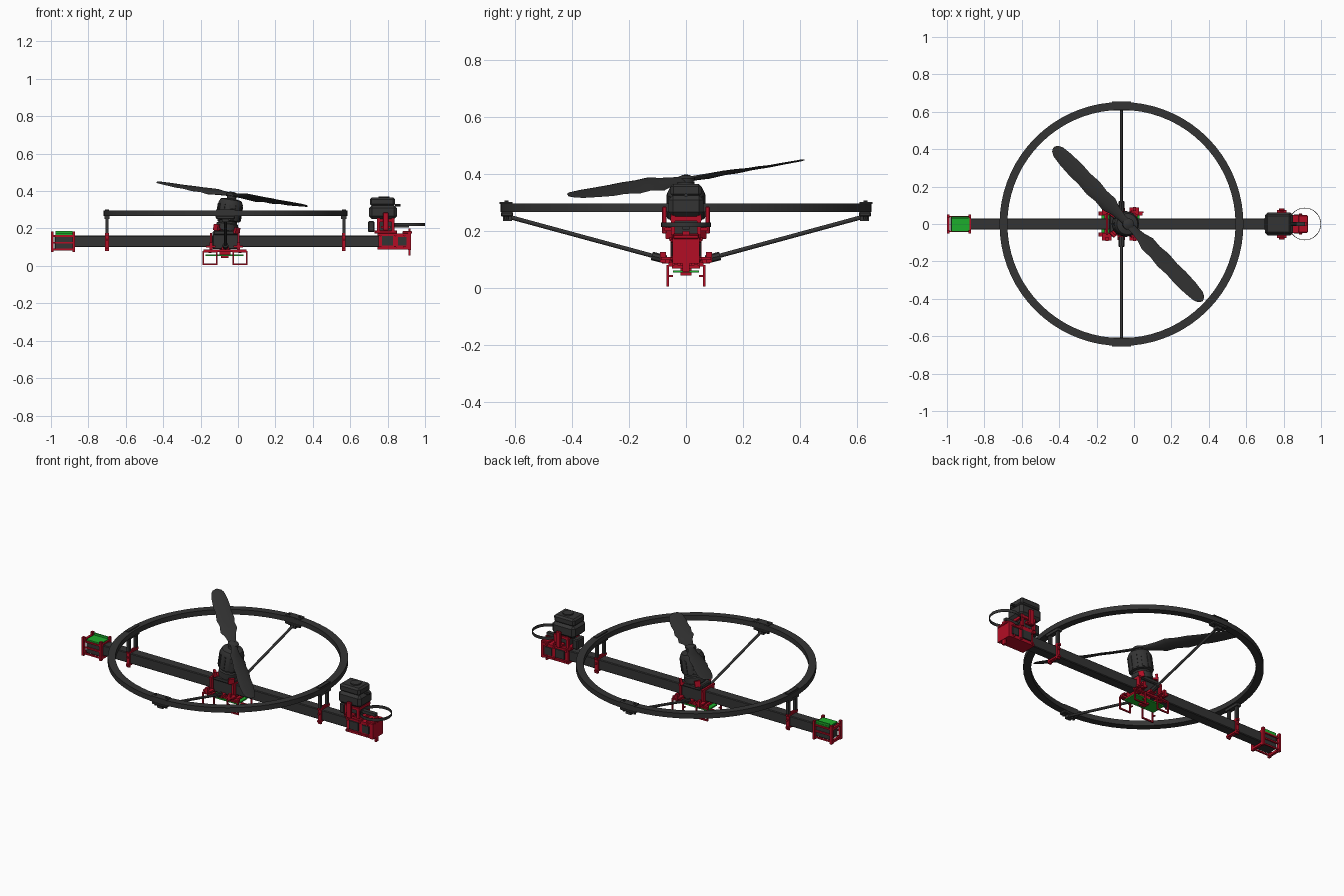
import bpy, bmesh, math
from mathutils import Vector, Matrix

if "Cube" in bpy.data.objects:
    bpy.data.objects.remove(bpy.data.objects["Cube"])


def material(name, rgb):
    m = bpy.data.materials.new(name)
    m.use_nodes = True
    m.diffuse_color = (*rgb, 1)
    m.node_tree.nodes["Principled BSDF"].inputs["Base Color"].default_value = (*rgb, 1)
    return m


BLACK = material("carbon black", (0.034, 0.034, 0.034))
RED = material("bracket red", (0.45, 0.004, 0.018))
GREEN = material("board green", (0.012, 0.42, 0.025))
PIVOT = Vector((-0.06, 0, 0.2))
TILT = Matrix.Translation(PIVOT) @ Matrix.Rotation(math.radians(9), 4, 'Y')


def finish(name, bm, mat, smooth=False, matrix=None):
    bmesh.ops.recalc_face_normals(bm, faces=bm.faces)
    if matrix:
        bm.transform(matrix)
    me = bpy.data.meshes.new(name)
    bm.to_mesh(me)
    bm.free()
    me.materials.append(mat)
    ob = bpy.data.objects.new(name, me)
    bpy.context.collection.objects.link(ob)
    if smooth:
        bpy.ops.object.select_all(action='DESELECT')
        ob.select_set(True)
        bpy.context.view_layer.objects.active = ob
        bpy.ops.object.shade_smooth_by_angle(angle=math.radians(35))
    return ob


def box(name, x, y, z, mat, bevel=0.0, matrix=None):
    """Box from three (low, high) ranges."""
    bm = bmesh.new()
    bmesh.ops.create_cube(bm, size=1)
    for v in bm.verts:
        v.co = [r[0] if c < 0 else r[1] for r, c in zip((x, y, z), v.co)]
    if bevel:
        bmesh.ops.bevel(bm, geom=bm.edges[:], offset=bevel, segments=1, affect='EDGES')
    return finish(name, bm, mat, matrix=matrix)


def sides(name, x, y, z, mat, bevel=0.0):
    """The same box on the left and right of the beam."""
    for s in (-1, 1):
        box(name, x, sorted((s * y[0], s * y[1])), z, mat, bevel)


def rod(name, a, b, r, mat, n=12, matrix=None):
    a, b = Vector(a), Vector(b)
    bm = bmesh.new()
    bmesh.ops.create_cone(bm, cap_ends=True, segments=n, radius1=r, radius2=r, depth=(b - a).length)
    bm.transform(Matrix.Translation((a + b) / 2) @ (b - a).to_track_quat('Z', 'Y').to_matrix().to_4x4())
    return finish(name, bm, mat, n > 8, matrix)


def lathe(name, profile, mat, n, closed=False, matrix=None):
    bm = bmesh.new()
    rings = [[bm.verts.new((r * math.cos(k * math.tau / n), r * math.sin(k * math.tau / n), z))
              for k in range(n)] for r, z in profile]
    for i in range(len(rings) if closed else len(rings) - 1):
        p, q = rings[i], rings[(i + 1) % len(rings)]
        for k in range(n):
            bm.faces.new((p[k], p[(k + 1) % n], q[(k + 1) % n], q[k]))
    if not closed:
        bm.faces.new(rings[0])
        bm.faces.new(rings[-1])
    return finish(name, bm, mat, True, matrix)


def hoop(name, centre, r0, r1, h, n):
    lathe(name, [(r0, 0), (r1, 0), (r1, h), (r0, h)], BLACK, n, True, Matrix.Translation(centre))


def frame(name, x, y, z, w, mat):
    """Upright rectangular loop seen along y."""
    for xs in ((x[0], x[0] + w), (x[1] - w, x[1])):
        box(name + "_post", xs, y, z, mat)
    for zs in ((z[0], z[0] + w), (z[1] - w, z[1])):
        box(name + "_rail", x, y, zs, mat)


# Main beam and guard ring
box("main_beam", (-0.93, 0.9), (-0.03, 0.03), (0.1, 0.162), BLACK, 0.004)
CX = -0.067
hoop("guard_ring", (CX, 0, 0.266), 0.61, 0.652, 0.03, 72)

# Ring posts clamped to the beam
for x in (CX - 0.633, CX + 0.633):
    sides("ring_post", (x - 0.008, x + 0.008), (0.024, 0.042), (0.16, 0.268), BLACK)
    box("ring_pad", (x - 0.014, x + 0.014), (-0.05, 0.05), (0.25, 0.267), BLACK)
    box("ring_cap", (x - 0.011, x + 0.011), (-0.05, 0.05), (0.295, 0.302), BLACK)
    sides("clamp_cheek", (x - 0.01, x + 0.01), (0.03, 0.04), (0.08, 0.175), RED)
    for z in (0.09, 0.162):
        box("clamp_bar", (x - 0.01, x + 0.01), (-0.045, 0.045), (z, z + 0.01), RED)
    for z in (0.095, 0.14, 0.17):
        rod("clamp_bolt", (x, -0.05, z), (x, 0.05, z), 0.006, RED, 8)

# Diagonal struts with end fittings
for s in (-1, 1):
    rod("ring_strut", (CX, s * 0.625, 0.25), (CX, s * 0.08, 0.102), 0.0075, BLACK)
    rod("strut_socket", (CX, s * 0.12, 0.112), (CX, s * 0.07, 0.099), 0.015, BLACK, 8)
    box("strut_pad", (CX - 0.05, CX + 0.05), sorted((s * 0.608, s * 0.65)), (0.25, 0.267), BLACK, 0.004)
    box("strut_block", (CX - 0.018, CX + 0.018), sorted((s * 0.612, s * 0.642)), (0.234, 0.255), BLACK)
    box("strut_cap", (CX - 0.05, CX + 0.05), sorted((s * 0.61, s * 0.655)), (0.295, 0.301), BLACK)
    for dx in (-0.035, 0.035):
        rod("strut_bolt", (CX + dx, s * 0.631, 0.24), (CX + dx, s * 0.631, 0.306), 0.007, BLACK, 8)

# Centre mount
sides("mount_side", (-0.135, 0.0), (0.031, 0.045), (0.09, 0.185), BLACK, 0.004)
box("mount_deck", (-0.13, 0.005), (-0.055, 0.055), (0.165, 0.19), BLACK, 0.005)
for x in (-0.145, 0.002):
    sides("mount_rib", (x - 0.006, x + 0.006), (0.032, 0.055), (0.08, 0.175), RED)
    for z in (0.085, 0.164):
        box("mount_cross", (x - 0.006, x + 0.006), (-0.058, 0.058), (z, z + 0.012), RED)
    sides("corner_tab", (x - 0.025, x + 0.025), (0.05, 0.088), (0.098, 0.108), RED)
    sides("corner_lug", (x - 0.008, x + 0.008), (0.07, 0.092), (0.088, 0.125), RED)
sides("mount_rail", (-0.185, 0.045), (0.045, 0.062), (0.075, 0.088), RED)
sides("strut_bracket", (CX - 0.02, CX + 0.02), (0.045, 0.085), (0.085, 0.1), RED)

# Landing feet and centre circuit board
for x in (-0.15, 0.01):
    for s in (-1, 1):
        frame("landing_foot", (x - 0.04, x + 0.04), sorted((s * 0.06, s * 0.068)), (0.004, 0.08), 0.008, RED)
    sides("foot_peg", (x - 0.04, x - 0.032), (0.045, 0.062), (0.038, 0.044), RED)
    box("board_hanger", (x - 0.008, x + 0.008), (-0.05, 0.05), (0.068, 0.08), RED)
box("centre_board", (-0.175, 0.03), (-0.045, 0.045), (0.053, 0.061), GREEN)
box("board_plug", (-0.1, -0.04), (-0.02, 0.02), (0.061, 0.1), RED)
box("board_chip", (-0.09, -0.05), (-0.02, 0.02), (0.043, 0.053), RED)

# Tilted main motor
lathe("main_motor", [(0.045, -0.02), (0.058, -0.01), (0.058, 0.025), (0.05, 0.03), (0.05, 0.04),
                     (0.066, 0.045), (0.066, 0.135), (0.056, 0.155), (0.025, 0.162), (0.025, 0.175),
                     (0.03, 0.177), (0.03, 0.19), (0.012, 0.198)], BLACK, 28, matrix=TILT)
for k in range(4):
    turn = TILT @ Matrix.Rotation(math.radians(45 + 90 * k), 4, 'Z')
    box("motor_foot", (0.045, 0.085), (-0.012, 0.012), (-0.014, -0.004), RED, matrix=turn)
    box("motor_lug", (0.072, 0.086), (-0.016, 0.016), (-0.02, 0.014), RED, matrix=turn)
for k in range(12):
    turn = TILT @ Matrix.Rotation(k * math.tau / 12, 4, 'Z')
    box("motor_fin", (0.03, 0.0685), (-0.006, 0.006), (0.05, 0.128), BLACK, matrix=turn)


# Twisted propeller blades: radius, chord, pitch, lift
def blade(angle):
    stations = [(0.0, 0.04, 12, 0), (0.05, 0.045, 22, 0), (0.1, 0.062, 24, 0), (0.15, 0.095, 22, 0),
                (0.21, 0.084, 19, 0.002), (0.27, 0.098, 17, 0), (0.34, 0.086, 15, 0.002), (0.4, 0.092, 13, 0.001),
                (0.48, 0.085, 11, 0.003), (0.54, 0.07, 10, 0.004), (0.565, 0.045, 10, 0.005), (0.575, 0.012, 10, 0.005)]
    bm = bmesh.new()
    rows = []
    for r, c, p, lift in stations:
        p = -math.radians(p)
        thick = 0.007 * (1.25 - r * 1.6)
        row = []
        for k in range(10):
            a = k * math.tau / 10
            v, w = c / 2 * math.cos(a), thick * math.sin(a)
            row.append(bm.verts.new((r, v * math.cos(p) - w * math.sin(p),
                                     v * math.sin(p) + w * math.cos(p) + lift)))
        rows.append(row)
    for p, q in zip(rows, rows[1:]):
        for k in range(10):
            bm.faces.new((p[k], p[(k + 1) % 10], q[(k + 1) % 10], q[k]))
    bm.faces.new(rows[0])
    bm.faces.new(rows[-1])
    turn = TILT @ Matrix.Translation((0, 0, 0.183)) @ Matrix.Rotation(math.radians(angle), 4, 'Z')
    finish("propeller_blade", bm, BLACK, True, turn)


blade(134.5)
blade(314.5)

# Receiver end of the beam
box("receiver_body", (-0.98, -0.88), (-0.036, 0.036), (0.09, 0.16), BLACK, 0.004)
box("receiver_board", (-0.975, -0.88), (-0.04, 0.04), (0.166, 0.174), GREEN)
box("receiver_header", (-0.975, -0.885), (0.03, 0.037), (0.174, 0.186), GREEN)
for x in (-0.993, -0.878):
    sides("receiver_plate", (x - 0.007, x + 0.007), (0.033, 0.05), (0.075, 0.185), RED)
    for z in (0.08, 0.155):
        box("receiver_cross", (x - 0.007, x + 0.007), (-0.05, 0.05), (z, z + 0.014), RED)
for z in (0.083, 0.12, 0.155):
    sides("receiver_rail", (-0.995, -0.875), (0.036, 0.044), (z, z + 0.009), RED)

# Tail clamp and end plate
sides("tail_cheek", (0.75, 0.92), (0.031, 0.044), (0.095, 0.17), RED)
for z in (0.088, 0.162):
    box("tail_clamp", (0.745, 0.925), (-0.048, 0.048), (z, z + 0.012), RED)
sides("tail_pad", (0.77, 0.83), (0.044, 0.052), (0.11, 0.16), BLACK)
sides("tail_pad", (0.855, 0.9), (0.044, 0.05), (0.11, 0.155), BLACK)
for x in (0.76, 0.84, 0.89):
    for z in (0.1, 0.165):
        rod("tail_bolt", (x, -0.055, z), (x, 0.055, z), 0.007, RED, 8)
box("tail_end_plate", (0.908, 0.926), (-0.048, 0.048), (0.085, 0.175), RED)
box("tail_end_fin", (0.911, 0.923), (-0.012, 0.012), (0.056, 0.2), RED)

# Tail servo tower
box("servo_base", (0.73, 0.85), (-0.045, 0.045), (0.172, 0.19), RED, 0.003)
box("servo_neck", (0.755, 0.825), (-0.04, 0.04), (0.19, 0.255), BLACK)
for x in (0.75, 0.83):
    sides("servo_post", (x - 0.008, x + 0.008), (0.038, 0.052), (0.185, 0.265), RED)
box("servo_yoke", (0.742, 0.838), (-0.055, 0.055), (0.235, 0.25), RED)
sides("servo_ear", (0.765, 0.815), (0.05, 0.075), (0.2, 0.212), RED)
sides("servo_knob", (0.775, 0.805), (0.068, 0.084), (0.19, 0.285), RED, 0.003)
box("servo_body", (0.7, 0.85), (-0.062, 0.062), (0.25, 0.325), BLACK, 0.016)
box("servo_top", (0.705, 0.84), (-0.054, 0.054), (0.32, 0.365), BLACK, 0.01)
box("servo_tail", (0.695, 0.73), (-0.035, 0.035), (0.18, 0.24), BLACK, 0.006)
rod("servo_cap", (0.78, 0, 0.36), (0.78, 0, 0.372), 0.03, BLACK)
rod("servo_shaft", (0.84, 0, 0.325), (0.87, 0, 0.325), 0.007, BLACK, 8)

# Thin tail hoop with its hub
hoop("tail_hoop", (0.913, 0, 0.213), 0.084, 0.087, 0.017, 40)
box("hoop_arm", (0.83, 0.915), (-0.012, 0.012), (0.205, 0.222), BLACK)
box("hoop_hub", (0.88, 0.93), (-0.045, 0.045), (0.172, 0.186), RED, 0.003)
